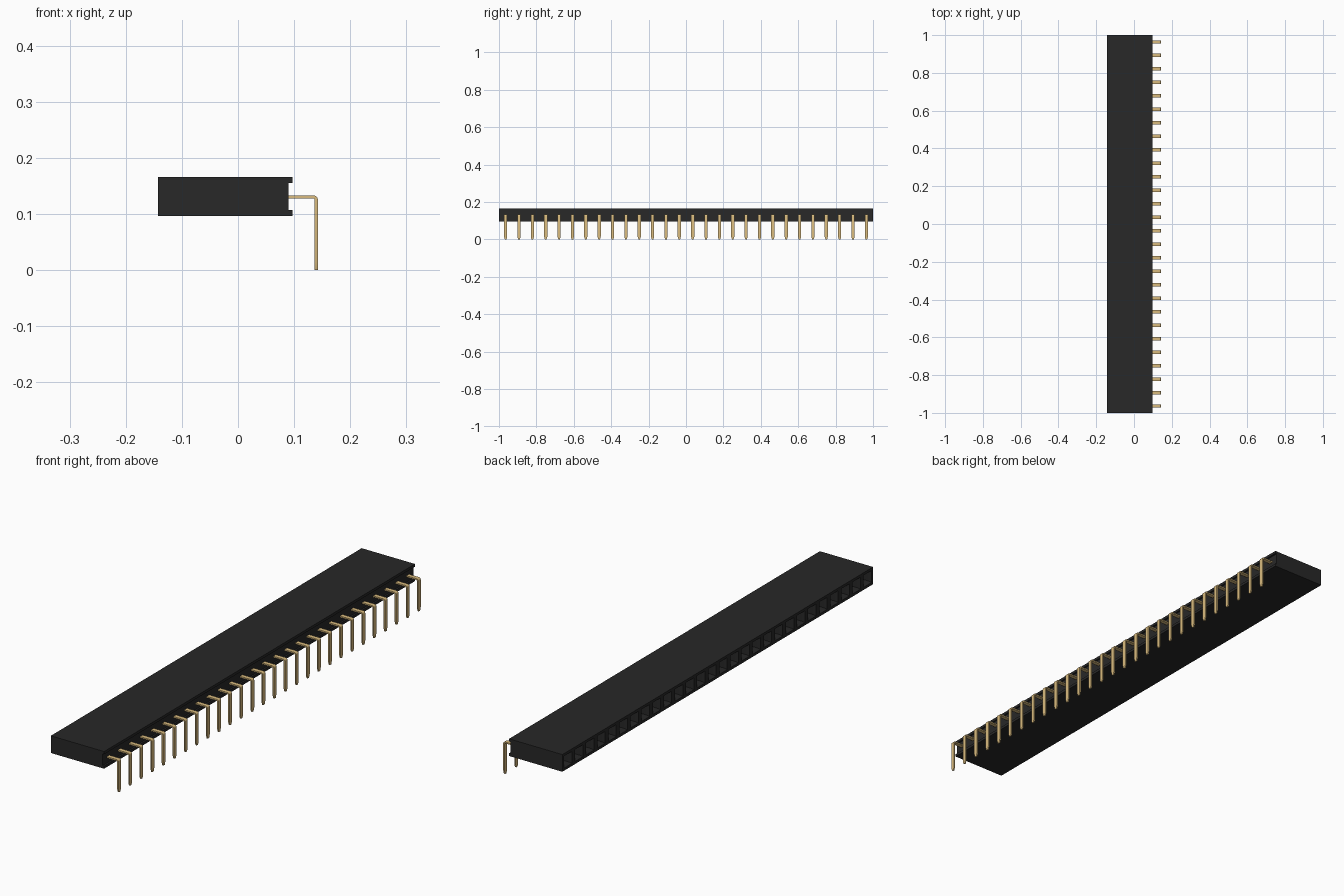
import bpy, bmesh, math

if "Cube" in bpy.data.objects:
    bpy.data.objects.remove(bpy.data.objects["Cube"])

COUNT = 28
PITCH = 2 / COUNT


def material(name, rgb, rough):
    m = bpy.data.materials.new(name)
    m.use_nodes = True
    m.diffuse_color = (*rgb, 1)
    bsdf = m.node_tree.nodes["Principled BSDF"]
    bsdf.inputs["Base Color"].default_value = (*rgb, 1)
    bsdf.inputs["Roughness"].default_value = rough
    return m


def finish(bm, name, mat):
    bmesh.ops.recalc_face_normals(bm, faces=bm.faces)
    mesh = bpy.data.meshes.new(name)
    bm.to_mesh(mesh)
    bm.free()
    mesh.materials.append(mat)
    obj = bpy.data.objects.new(name, mesh)
    bpy.context.collection.objects.link(obj)
    return obj


black = material("black plastic", (0.021, 0.021, 0.021), 0.6)
gold = material("gold metal", (0.70, 0.50, 0.21), 0.5)

# Housing: channelled profile extruded along the row
L, R, IN = -0.143, 0.097, 0.09
LOW, HIGH, LIP = 0.096, 0.166, 0.011
profile = [(L, LOW), (R, LOW), (R, LOW + LIP), (IN, LOW + LIP),
           (IN, HIGH - LIP), (R, HIGH - LIP), (R, HIGH), (L, HIGH)]
bm = bmesh.new()
end = bm.faces.new([bm.verts.new((x, -1, z)) for x, z in profile])
ext = bmesh.ops.extrude_face_region(bm, geom=[end])
bmesh.ops.translate(bm, vec=(0, 2, 0),
                    verts=[v for v in ext["geom"] if isinstance(v, bmesh.types.BMVert)])
bmesh.ops.recalc_face_normals(bm, faces=bm.faces)
for i in range(1, COUNT):
    bmesh.ops.bisect_plane(bm, geom=bm.verts[:] + bm.edges[:] + bm.faces[:],
                           plane_co=(0, -1 + i * PITCH, 0), plane_no=(0, 1, 0))

# Sockets: square mouths with a funnel and a deep blind hole
bm.normal_update()
mouths = [f for f in bm.faces if f.normal.x < -0.9]
bmesh.ops.inset_individual(bm, faces=mouths, thickness=0.015, depth=0)
bmesh.ops.inset_individual(bm, faces=mouths, thickness=0.008, depth=-0.01)
bmesh.ops.inset_individual(bm, faces=mouths, thickness=0.0005, depth=-0.16)
finish(bm, "socket_housing", black)

# Pin: flat strip swept round a bend, tapering to its tip
THICK, WIDE = 0.0028, 0.0085
PIN_X, PIN_Z, BEND = 0.1395, 0.130, 0.005
stations = [(IN - 0.01, PIN_Z, 0, WIDE)]
for k in range(7):
    a = math.radians(90 - 15 * k)
    stations.append((PIN_X - BEND + BEND * math.cos(a),
                     PIN_Z - BEND + BEND * math.sin(a), math.pi / 2 - a, WIDE))
stations += [(PIN_X, 0.014, math.pi / 2, WIDE), (PIN_X, 0, math.pi / 2, WIDE * 0.5)]

bm = bmesh.new()
rings = []
for x, z, turn, w in stations:
    nx, nz = math.sin(turn) * THICK, math.cos(turn) * THICK
    rings.append([bm.verts.new((x + s * nx, t * w, z + s * nz))
                  for s, t in ((1, 1), (1, -1), (-1, -1), (-1, 1))])
for a, b in zip(rings, rings[1:]):
    for j in range(4):
        k = (j + 1) % 4
        bm.faces.new((a[j], a[k], b[k], b[j]))
bm.faces.new(rings[0])
bm.faces.new(rings[-1])
pins = finish(bm, "contact_pins", gold)
pins.location.y = -1 + PITCH / 2
row = pins.modifiers.new("row", "ARRAY")
row.count = COUNT
row.use_relative_offset = False
row.use_constant_offset = True
row.constant_offset_displace = (0, PITCH, 0)

bpy.ops.object.select_all(action="DESELECT")
pins.select_set(True)
bpy.context.view_layer.objects.active = pins
bpy.ops.object.shade_smooth_by_angle(angle=math.radians(20))
